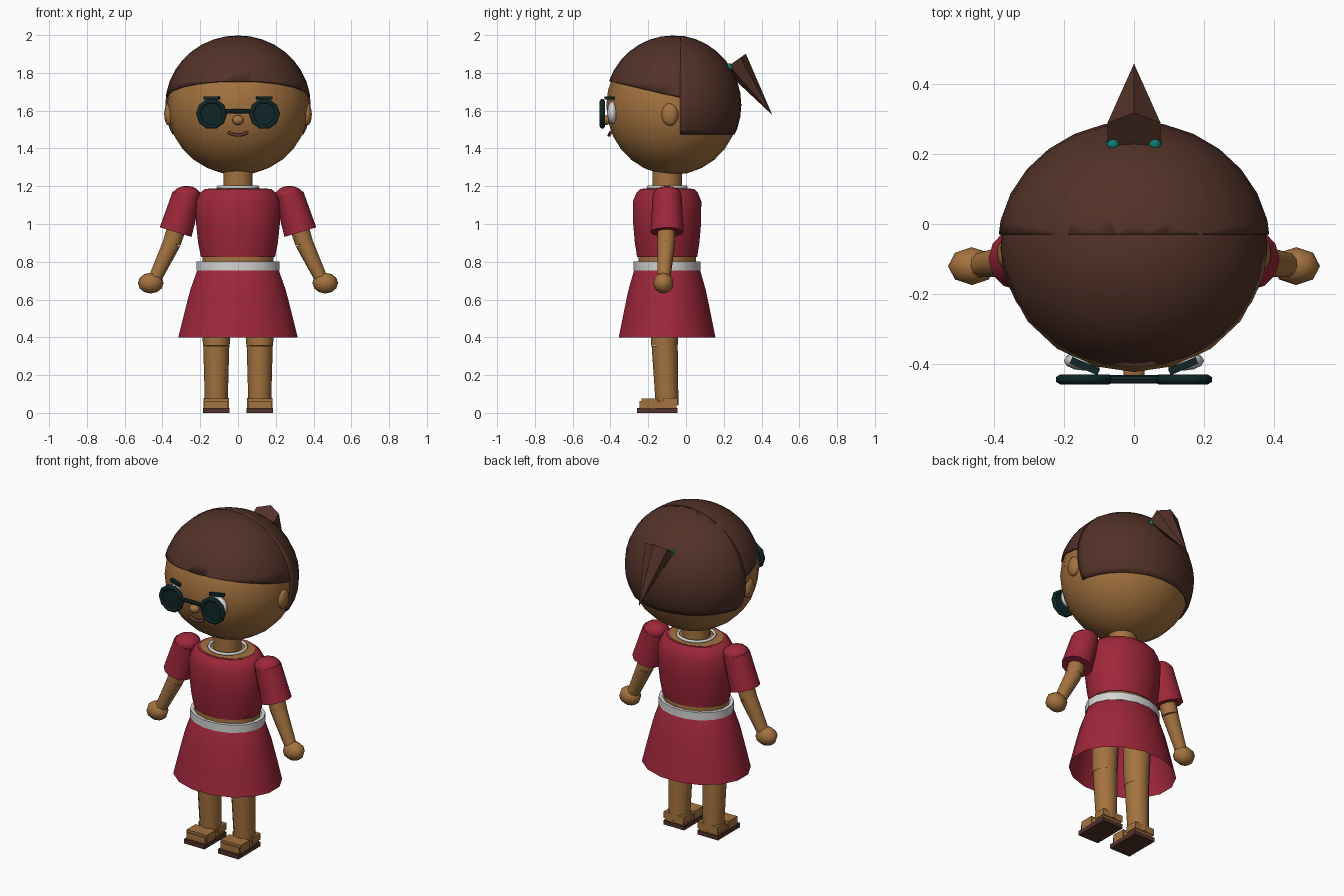
import bpy, bmesh, math
from mathutils import Vector, Matrix

if "Cube" in bpy.data.objects:
    bpy.data.objects.remove(bpy.data.objects["Cube"], do_unlink=True)


def material(name, r, g, b):
    m = bpy.data.materials.new(name)
    m.use_nodes = True
    m.diffuse_color = (r, g, b, 1)
    m.node_tree.nodes["Principled BSDF"].inputs["Base Color"].default_value = (r, g, b, 1)
    return m


SKIN = material("tan_skin", 0.37, 0.17, 0.05)
HAIR = material("dark_brown", 0.085, 0.032, 0.021)
RED = material("crimson_cloth", 0.34, 0.02, 0.042)
WHITE = material("pale_grey", 0.66, 0.66, 0.67)
DARK = material("dark_teal", 0.005, 0.019, 0.02)
TEAL = material("teal", 0.005, 0.22, 0.19)
LIPS = material("lip_brown", 0.13, 0.04, 0.035)

BODY_Y = -0.10
HEAD = Vector((0, -0.07, 1.63))


def finish(name, bm, mat, angle=40):
    bmesh.ops.recalc_face_normals(bm, faces=bm.faces)
    me = bpy.data.meshes.new(name)
    bm.to_mesh(me)
    bm.free()
    me.materials.append(mat)
    me.polygons.foreach_set("use_smooth", [True] * len(me.polygons))
    me.set_sharp_from_angle(angle=math.radians(angle))
    ob = bpy.data.objects.new(name, me)
    bpy.context.scene.collection.objects.link(ob)
    return ob


def ball_mesh(center, size, u=12, v=8):
    bm = bmesh.new()
    bmesh.ops.create_uvsphere(bm, u_segments=u, v_segments=v, radius=1)
    bmesh.ops.transform(bm, matrix=Matrix.Translation(center) @ Matrix.Diagonal((*size, 1)), verts=bm.verts)
    return bm


def ball(name, mat, center, size, u=12, v=8):
    return finish(name, ball_mesh(center, size, u, v), mat, 60)


def box(name, mat, low, high, turn=0):
    low, high = Vector(low), Vector(high)
    bm = bmesh.new()
    bmesh.ops.create_cube(bm, size=1)
    m = Matrix.Translation((low + high) / 2) @ Matrix.Rotation(turn, 4, "Z")
    bmesh.ops.transform(bm, matrix=m @ Matrix.Diagonal((*(high - low), 1)), verts=bm.verts)
    return finish(name, bm, mat)


def limb(name, mat, a, b, r1, r2, sides=12, squash=1):
    """Tapered cylinder from a to b."""
    a, b = Vector(a), Vector(b)
    bm = bmesh.new()
    bmesh.ops.create_cone(bm, cap_ends=True, segments=sides, radius1=r1, radius2=r2, depth=(b - a).length)
    m = Matrix.Translation((a + b) / 2) @ (b - a).to_track_quat("Z", "Y").to_matrix().to_4x4()
    bmesh.ops.transform(bm, matrix=m @ Matrix.Diagonal((squash, 1, 1, 1)), verts=bm.verts)
    return finish(name, bm, mat)


def lathe(name, mat, profile, flat=0.81, sides=16, closed=False, y=BODY_Y):
    """Elliptical rings (radius, height) joined into a surface."""
    bm = bmesh.new()
    rings = []
    for r, z in profile:
        angles = [2 * math.pi * (i + 0.5) / sides for i in range(sides)]
        rings.append([bm.verts.new((r * math.cos(t), y + r * flat * math.sin(t), z)) for t in angles])
    pairs = list(zip(rings, rings[1:]))
    if closed:
        pairs.append((rings[-1], rings[0]))
    for a, b in pairs:
        for i in range(sides):
            j = (i + 1) % sides
            bm.faces.new((a[i], a[j], b[j], b[i]))
    return finish(name, bm, mat)


def tube(name, mat, points, radius, cyclic=False):
    cu = bpy.data.curves.new(name, "CURVE")
    cu.dimensions = "3D"
    cu.bevel_depth, cu.bevel_resolution, cu.use_fill_caps = radius, 1, True
    sp = cu.splines.new("POLY")
    sp.points.add(len(points) - 1)
    for p, co in zip(sp.points, points):
        p.co = (*co, 1)
    sp.use_cyclic_u = cyclic
    cu.materials.append(mat)
    ob = bpy.data.objects.new(name, cu)
    bpy.context.scene.collection.objects.link(ob)
    return ob


# Dress, waist and belt
lathe("bodice", RED, [(0.17, 0.83), (0.2, 0.825), (0.215, 0.9), (0.226, 1.0), (0.228, 1.12),
                      (0.205, 1.165), (0.18, 1.185), (0.15, 1.185)])
lathe("skirt", RED, [(0.322, 0.4), (0.292, 0.52), (0.258, 0.65), (0.22, 0.755), (0.21, 0.77)])
lathe("belt", WHITE, [(0.2, 0.755), (0.223, 0.755), (0.223, 0.802), (0.2, 0.802)], closed=True)
lathe("waist", SKIN, [(0.192, 0.72), (0.192, 0.85)])
lathe("neckline", SKIN, [(0.165, 1.15), (0.163, 1.187), (0.06, 1.192)])
limb("neck", SKIN, (0, BODY_Y, 1.1), (0, BODY_Y, 1.32), 0.078, 0.078, 14)
ring = [2 * math.pi * i / 20 for i in range(20)]
tube("necklace", WHITE, [(0.105 * math.cos(t), BODY_Y + 0.1 * math.sin(t), 1.195) for t in ring], 0.009, True)

# Head and hair shells
ball("head", SKIN, HEAD + Vector((0, 0, -0.005)), (0.375, 0.352, 0.365), 20, 14)


def hair(name, size, cuts):
    bm = ball_mesh(HEAD, size, 28, 18)
    for co, no in cuts:
        bmesh.ops.bisect_plane(bm, geom=bm.verts[:] + bm.edges[:] + bm.faces[:],
                               plane_co=co, plane_no=no, clear_inner=True)
    ob = finish(name, bm, HAIR)
    mod = ob.modifiers.new("thickness", "SOLIDIFY")
    mod.thickness, mod.offset = 0.012, -1


hair("hair_front", (0.385, 0.36, 0.368), [((0, -0.03, 1.67), (0, 0.23, 1)), ((0, 0.1, 0), (0, -1, 0))])
hair("hair_back", (0.39, 0.363, 0.37), [((0, -0.03, 0), (0, 1, 0)), ((0, 0, 1.475), (0, 0, 1))])
limb("ponytail", HAIR, (0, 0.258, 1.86), (0, 0.457, 1.577), 0.072, 0, 6, 1.22)

# Face centre
ball("nose", SKIN, (0, -0.423, 1.55), (0.032, 0.025, 0.026), 10, 8)
smile = [i / 4 for i in range(-4, 5)]
tube("mouth", LIPS, [(0.052 * t, -0.407 + 0.008 * t * t, 1.47 + 0.016 * t * t) for t in smile], 0.009)
limb("glasses_bridge", DARK, (-0.08, -0.443, 1.597), (0.08, -0.443, 1.597), 0.012, 0.012, 8)

# Mirrored parts
for s, side in ((1, "left_"), (-1, "right_")):
    ball(side + "ear", SKIN, (s * 0.365, -0.085, 1.58), (0.026, 0.045, 0.06))
    ball(side + "eye", WHITE, (s * 0.14, -0.39, 1.59), (0.06, 0.028, 0.06))
    ball(side + "hair_tie", TEAL, (s * 0.06, 0.23, 1.832), (0.02, 0.022, 0.018), 8, 6)
    box(side + "eyebrow", DARK, (s * 0.14 - 0.043, -0.415, 1.658), (s * 0.14 + 0.043, -0.395, 1.675), s * 0.4)

    # Glasses
    rim = [(s * 0.14 + 0.07 * math.cos(t), -0.443, 1.583 + 0.07 * math.sin(t)) for t in ring[::2]]
    tube(side + "glasses_rim", DARK, rim, 0.014, True)
    limb(side + "glasses_lens", DARK, (s * 0.14, -0.449, 1.583), (s * 0.14, -0.435, 1.583), 0.068, 0.068, 10)

    # Arm
    shoulder = (s * 0.272, BODY_Y, 1.15)
    cuff = (s * 0.33, BODY_Y, 0.957)
    elbow = (s * 0.35, BODY_Y - 0.005, 0.9)
    limb(side + "sleeve", RED, shoulder, cuff, 0.077, 0.088)
    ball(side + "sleeve_puff", RED, shoulder, (0.075, 0.077, 0.052))
    limb(side + "upper_arm", SKIN, shoulder, elbow, 0.052, 0.048, 10)
    limb(side + "forearm", SKIN, elbow, (s * 0.445, -0.118, 0.7), 0.048, 0.034, 10)
    ball(side + "hand", SKIN, (s * 0.462, -0.12, 0.687), (0.068, 0.054, 0.055), 8, 6)

    # Leg
    x = s * 0.115
    limb(side + "thigh", SKIN, (x, -0.11, 0.66), (x, -0.115, 0.355), 0.08, 0.071)
    limb(side + "shin", SKIN, (x, -0.113, 0.357), (x, -0.1, 0.04), 0.069, 0.06)

    # Sandal
    box(side + "sole", HAIR, (x - 0.07, -0.26, 0), (x + 0.07, -0.045, 0.026))
    box(side + "foot", SKIN, (x - 0.062, -0.245, 0.026), (x + 0.062, -0.05, 0.062))
    box(side + "toe_strap", SKIN, (x - 0.068, -0.235, 0.026), (x + 0.068, -0.15, 0.076))
    box(side + "heel_strap", SKIN, (x - 0.068, -0.12, 0.04), (x + 0.068, -0.045, 0.08))
